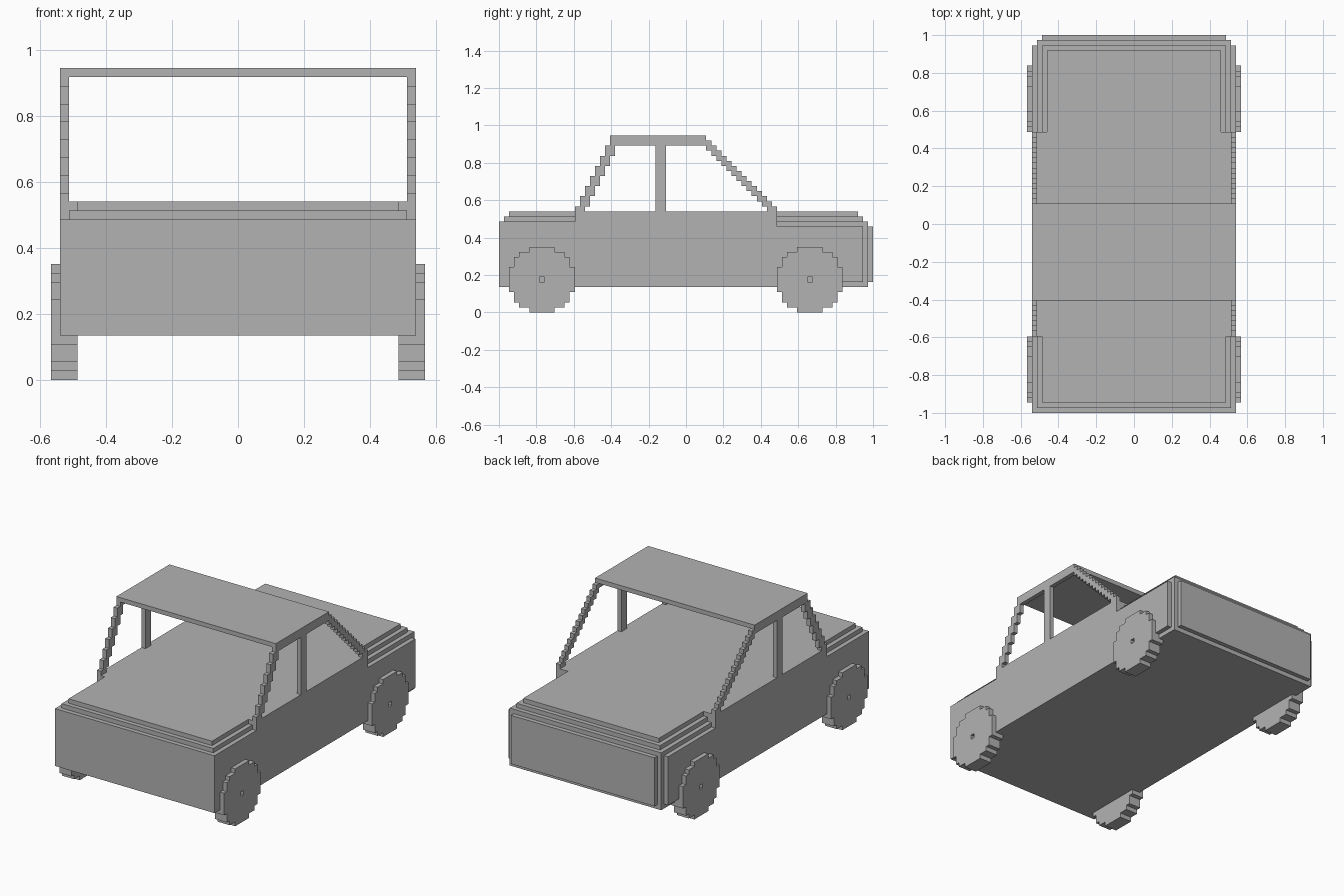
import bpy, bmesh

if "Cube" in bpy.data.objects:
    bpy.data.objects.remove(bpy.data.objects["Cube"])

U = 2 / 74  # one block; y is counted in blocks from the front end

grey = bpy.data.materials.new("plain grey")
grey.diffuse_color = (0.45, 0.45, 0.45, 1)
grey.use_nodes = True
grey.node_tree.nodes["Principled BSDF"].inputs["Base Color"].default_value = grey.diffuse_color


def extrude(bm, outline, x0, x1):
    """Extrude a (y, z) outline from x0 to x1, all in blocks."""
    a = [bm.verts.new((x0 * U, y * U - 1, z * U)) for y, z in outline]
    b = [bm.verts.new((x1 * U, y * U - 1, z * U)) for y, z in outline]
    n = len(a)
    faces = [bm.faces.new(a[::-1]), bm.faces.new(b)]
    for i in range(n):
        j = (i + 1) % n
        faces.append(bm.faces.new((a[i], a[j], b[j], b[i])))
    bmesh.ops.recalc_face_normals(bm, faces=faces)


def rect(y0, y1, z0, z1):
    return [(y0, z0), (y1, z0), (y1, z1), (y0, z1)]


def stepped(rows):
    """Outline of stacked rows (z0, z1, y0, y1)."""
    back = [p for z0, z1, y0, y1 in rows for p in ((y1, z0), (y1, z1))]
    front = [p for z0, z1, y0, y1 in reversed(rows) for p in ((y0, z1), (y0, z0))]
    return back + front


def part(name, pieces, mirror=False):
    """Make an object from (outline, x0, x1) pieces, optionally on both sides."""
    bm = bmesh.new()
    for outline, x0, x1 in pieces:
        extrude(bm, outline, x0, x1)
    me = bpy.data.meshes.new(name)
    bm.to_mesh(me)
    bm.free()
    me.materials.append(grey)
    ob = bpy.data.objects.new(name, me)
    bpy.context.collection.objects.link(ob)
    if mirror:
        mod = ob.modifiers.new("both sides", 'MIRROR')
        mod.use_mirror_merge = False
    return ob


# Body: middle block, nose with stepped bonnet, tail with stepped lid
part("middle_body", [(rect(15, 55, 5, 20), -20, 20)])
part("nose", [(rect(0, 15, 5, 18), -20, 20)])
part("bonnet", [(rect(1, 15, 18, 19), -19, 19), (rect(2, 15, 19, 20), -18, 18)])
part("tail", [(rect(55, 73, 5, 18), -19, 19)])
part("tail_lid", [(rect(55, 72, 18, 19), -18, 18), (rect(55, 71, 19, 20), -17, 17)])
part("rear_panel", [(rect(73, 74, 6, 17), -18, 18)])
part("rear_flank", [(rect(55, 72, 6, 17), 19, 20)], mirror=True)

# Cabin: roof plate, side rails and pillars
part("roof", [(rect(22, 41, 34, 35), -20, 20)])
part("roof_rail", [(rect(22, 42, 33, 34), 19, 20)], mirror=True)
part("middle_pillar", [(rect(31, 33, 20, 33), 19, 20)], mirror=True)
front_rows = [(20, 21, 15, 17)] + [(21 + 2 * i, 23 + 2 * i, 16 + i, 18 + i) for i in range(6)]
part("front_pillar", [(stepped(front_rows), 19, 20)], mirror=True)
rear_rows = [(20 + i, 21 + i, 53 - i, 55 - i) for i in range(13)]
part("rear_pillar", [(stepped(rear_rows), 19, 20)], mirror=True)

# Wheels: two blocky half discs around a recessed hub
lower = [(0, -6.5), (2.5, -6.5), (2.5, -5.5), (4.5, -5.5),
         (4.5, -4.5), (5.5, -4.5), (5.5, -2.5), (6.5, -2.5)]
half = lower + [(y, -z) for y, z in reversed(lower)]
half += [(0, 0.5), (0.5, 0.5), (0.5, -0.5), (0, -0.5)]
for name, cy in (("front_wheel", 8.5), ("rear_wheel", 61.5)):
    halves = [([(cy + s * y, 6.5 + z) for y, z in half], 18, 21) for s in (1, -1)]
    hub = (rect(cy - 0.5, cy + 0.5, 6, 7), 18, 20)
    part(name, halves + [hub], mirror=True)
